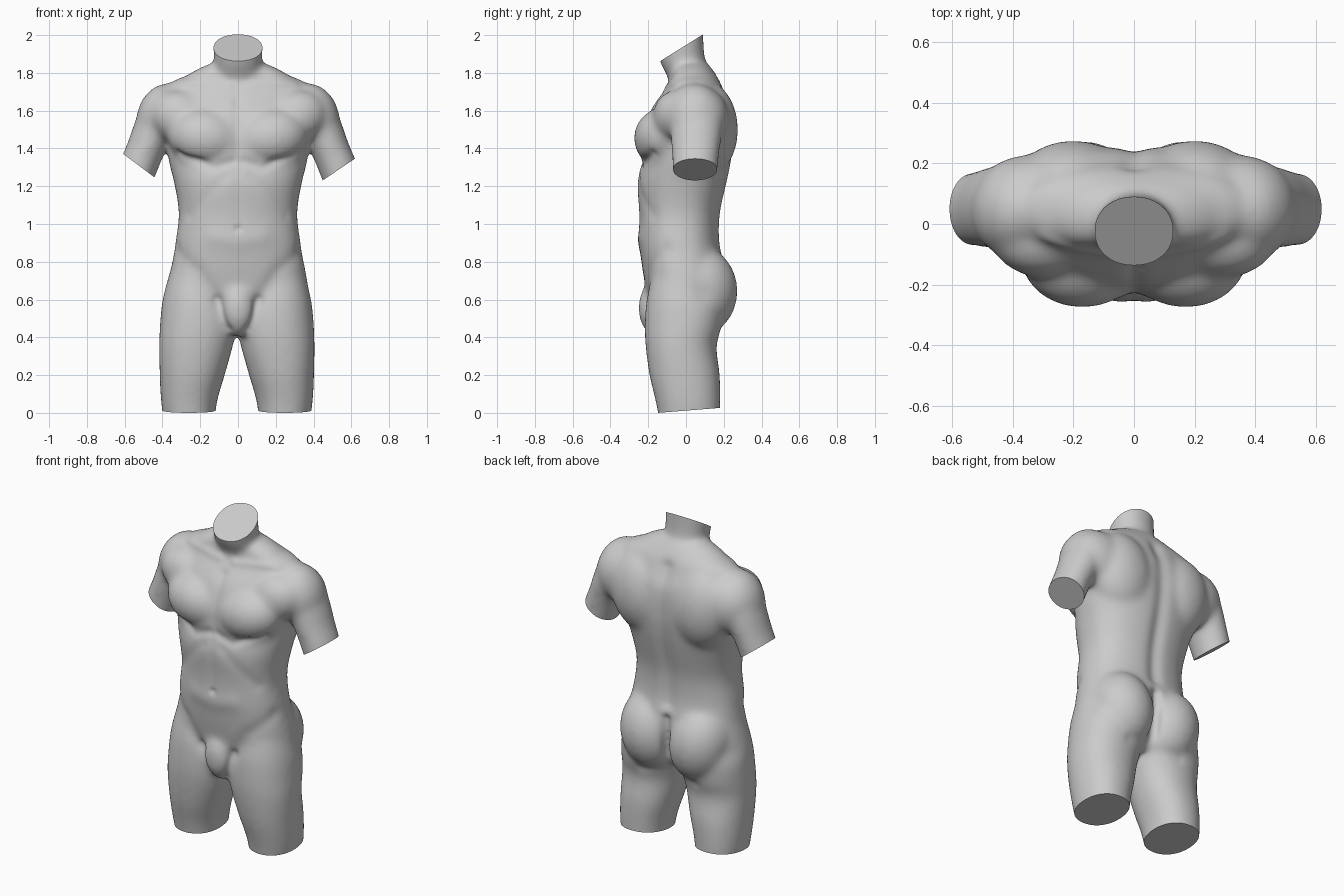
import bpy, bmesh, math
from mathutils import Vector, Matrix

cube = bpy.data.objects.get("Cube")
if cube:
    bpy.data.objects.remove(cube)

SEGMENTS = 40
STEPS = 5
clay = bmesh.new()          # all rough body masses, fused later


def spline(a, b, c, d, t):
    return 0.5 * (2 * b + (c - a) * t + (2 * a - 5 * b + 4 * c - d) * t * t
                  + (3 * b - a - 3 * c + d) * t ** 3)


def loft(rows, side=1, shift=0, power=1):
    """Skin level rounded rings; each row is z, x min, x max, front y, back y."""
    rings = []
    for i in range(len(rows) - 1):
        near = [rows[max(0, min(len(rows) - 1, i + k))] for k in (-1, 0, 1, 2)]
        rings += [[spline(*v, s / STEPS) for v in zip(*near)] for s in range(STEPS)]
    rings.append(rows[-1])
    loops = []
    for z, x0, x1, y0, y1 in rings:
        loop = []
        for k in range(SEGMENTS):
            angle = 2 * math.pi * k / SEGMENTS
            c, s = math.cos(angle), math.sin(angle)
            c = math.copysign(abs(c) ** power, c)
            s = math.copysign(abs(s) ** power, s)
            x = (x0 + x1) / 2 + c * (x1 - x0) / 2
            y = (y0 + y1) / 2 + s * (y1 - y0) / 2
            loop.append(clay.verts.new((side * x + shift, y, z)))
        loops.append(loop)
    for low, high in zip(loops, loops[1:]):
        for k in range(SEGMENTS):
            n = (k + 1) % SEGMENTS
            clay.faces.new((low[k], low[n], high[n], high[k]))
    clay.faces.new(loops[0])
    clay.faces.new(loops[-1])


def mass(center, radii, tilt=0, sides=(1, -1)):
    """Ellipsoid muscle mass, mirrored; tilt turns it in the front plane."""
    for side in sides:
        place = Matrix.Translation((side * center[0], center[1], center[2]))
        turn = Matrix.Rotation(side * math.radians(tilt), 4, 'Y')
        bmesh.ops.create_uvsphere(clay, u_segments=32, v_segments=20, radius=1,
                                  matrix=place @ turn @ Matrix.Diagonal((*radii, 1)))


# Trunk: level, half width, front, back
trunk = [(.46, .08, -.12, .1), (.52, .22, -.17, .13), (.62, .36, -.2, .17),
         (.72, .36, -.22, .195), (.82, .34, -.235, .19), (.92, .325, -.245, .175),
         (1.06, .31, -.245, .18), (1.22, .335, -.255, .215), (1.32, .36, -.235, .235),
         (1.45, .375, -.23, .25), (1.6, .38, -.185, .24), (1.7, .38, -.115, .2),
         (1.75, .35, -.085, .18), (1.79, .25, -.075, .155), (1.84, .14, -.07, .12)]
loft([(z, -w, w, front, back) for z, w, front, back in trunk], power=.86)

# Neck
neck = [(1.66, .14, -.06, .15), (1.76, .128, -.085, .125), (1.86, .122, -.135, .1),
        (1.95, .13, -.15, .09), (2.14, .13, -.16, .085)]
loft([(z, -w, w, front, back) for z, w, front, back in neck], power=.95)

# Thighs and upper arms
for side in (1, -1):
    loft([(-.14, .13, .37, -.12, .175), (.05, .11, .397, -.155, .178),
          (.2, .068, .405, -.19, .176), (.35, .026, .408, -.21, .158),
          (.46, .008, .404, -.215, .185), (.6, .02, .39, -.205, .19),
          (.75, .08, .35, -.17, .14)], side, -.006, .92)
    loft([(1.64, .29, .505, -.07, .18), (1.52, .325, .55, -.08, .19),
          (1.42, .37, .585, -.075, .18), (1.32, .415, .627, -.07, .167),
          (1.06, .515, .72, -.06, .155)], side)

# Muscle masses
mass(center=(.17, -.115, 1.455), radii=(.2, .158, .155), tilt=-12)   # chest
mass(center=(.29, -.05, 1.56), radii=(.18, .125, .14), tilt=-20)     # chest to shoulder
mass(center=(.4, .045, 1.575), radii=(.13, .15, .17), tilt=-20)      # shoulder cap
mass(center=(.34, .09, 1.55), radii=(.18, .135, .17), tilt=-15)      # shoulder back
mass(center=(.2, .11, 1.5), radii=(.2, .162, .25), tilt=8)           # shoulder blade
mass(center=(.15, .03, 1.775), radii=(.18, .1, .065), tilt=22)       # neck to shoulder
mass(center=(.165, .07, .645), radii=(.185, .2, .235), tilt=8)       # buttock
mass(center=(0, -.15, .555), radii=(.1, .1, .15), sides=(1,))        # groin

# Fuse everything into one skin and blend the joins
bmesh.ops.recalc_face_normals(clay, faces=clay.faces)
mesh = bpy.data.meshes.new("torso_sculpture")
clay.to_mesh(mesh)
clay.free()
torso = bpy.data.objects.new("torso_sculpture", mesh)
bpy.context.scene.collection.objects.link(torso)
fuse = torso.modifiers.new("fuse", 'REMESH')
fuse.mode = 'VOXEL'
fuse.voxel_size = 0.012
relax = torso.modifiers.new("relax", 'SMOOTH')
relax.factor = 0.5
relax.iterations = 42
skin = bpy.data.meshes.new_from_object(
    torso.evaluated_get(bpy.context.evaluated_depsgraph_get()))
torso.modifiers.clear()
torso.data = skin

strokes = []


def stroke(depth, radius, *path):
    """Soft crease (negative) or ridge along a path, mirrored to both halves."""
    strokes.append((depth, radius, [Vector(point) for point in path]))


# Sculpted creases and ridges
stroke(-.01, .03, (0, -.15, 1.66), (0, -.25, 1.34))                        # breastbone
stroke(-.014, .024, (.03, -.25, 1.33), (.13, -.25, 1.3), (.3, -.17, 1.38))  # chest fold
stroke(-.004, .03, (0, -.25, 1.28), (0, -.25, 1.02))                       # belly line
stroke(-.014, .018, (0, -.25, .975))                                       # navel
stroke(.006, .05, (0, -.25, .91), (.12, -.23, .93))                        # lower belly
stroke(-.005, .035, (.07, -.25, 1.25), (.25, -.17, 1.05))                  # rib arch
stroke(-.008, .04, (.31, -.1, .86), (.2, -.2, .74), (.11, -.2, .6))        # groin fold
stroke(-.012, .025, (.11, -.2, .6), (.05, -.19, .45))                      # groin side
stroke(.007, .025, (.05, -.09, 1.72), (.3, -.05, 1.75))                    # collarbone
stroke(-.018, .045, (0, .2, 1.72), (0, .23, 1.45), (0, .17, .88))          # spine
stroke(-.028, .028, (0, .2, .78), (0, .17, .46))                           # cleft
stroke(-.012, .03, (.05, .2, .43), (.18, .2, .42))                         # buttock fold
stroke(-.01, .06, (.34, .08, .62))                                         # hip hollow


def path_distance(point, path):
    best = min((point - corner).length for corner in path)
    for a, b in zip(path, path[1:]):
        t = max(0, min(1, (point - a).dot(b - a) / (b - a).length_squared))
        best = min(best, (point - a.lerp(b, t)).length)
    return best


bm = bmesh.new()
bm.from_mesh(skin)
bm.normal_update()
SWELL = 0.004               # regains the volume lost in blending
moves = []
for v in bm.verts:
    point = Vector((abs(v.co.x), v.co.y, v.co.z))
    push = sum(depth * math.exp(-(path_distance(point, path) / radius) ** 2)
               for depth, radius, path in strokes)
    moves.append(v.normal * (push + SWELL))
for v, move in zip(bm.verts, moves):
    v.co += move


def cut(point, normal, inside):
    """Slice off the part beyond a plane and close the end flat."""
    faces = [f for f in bm.faces if all(inside(v.co) for v in f.verts)]
    edges = {e for f in faces for e in f.edges}
    verts = {v for f in faces for v in f.verts}
    bmesh.ops.bisect_plane(bm, geom=list(verts) + list(edges) + faces, dist=1e-5,
                           plane_co=point, plane_no=normal, clear_outer=True)
    rim = [e for e in bm.edges if e.is_boundary]
    bmesh.ops.holes_fill(bm, edges=rim, sides=0)


# Cut ends of neck, thighs and arms
cut((0, -.02, 1.935), (0, -.53, .85), lambda co: co.z > 1.8)
cut((0, 0, .012), (0, .08, -1), lambda co: co.z < .3)
cut((.533, .06, 1.288), (.56, 0, -.83), lambda co: co.x > .385 and co.z > 1)
cut((-.54, .06, 1.32), (-.6, 0, -.8), lambda co: co.x < -.385 and co.z > 1)
bmesh.ops.recalc_face_normals(bm, faces=bm.faces)
bm.to_mesh(skin)
bm.free()

# Plain grey stone
stone = bpy.data.materials.new("grey_stone")
stone.use_nodes = True
colour = (0.6, 0.6, 0.6, 1)
stone.diffuse_color = colour
stone.node_tree.nodes["Principled BSDF"].inputs["Base Color"].default_value = colour
skin.materials.clear()
skin.materials.append(stone)

bpy.ops.object.select_all(action='DESELECT')
torso.select_set(True)
bpy.context.view_layer.objects.active = torso
bpy.ops.object.shade_smooth_by_angle(angle=math.radians(40))
